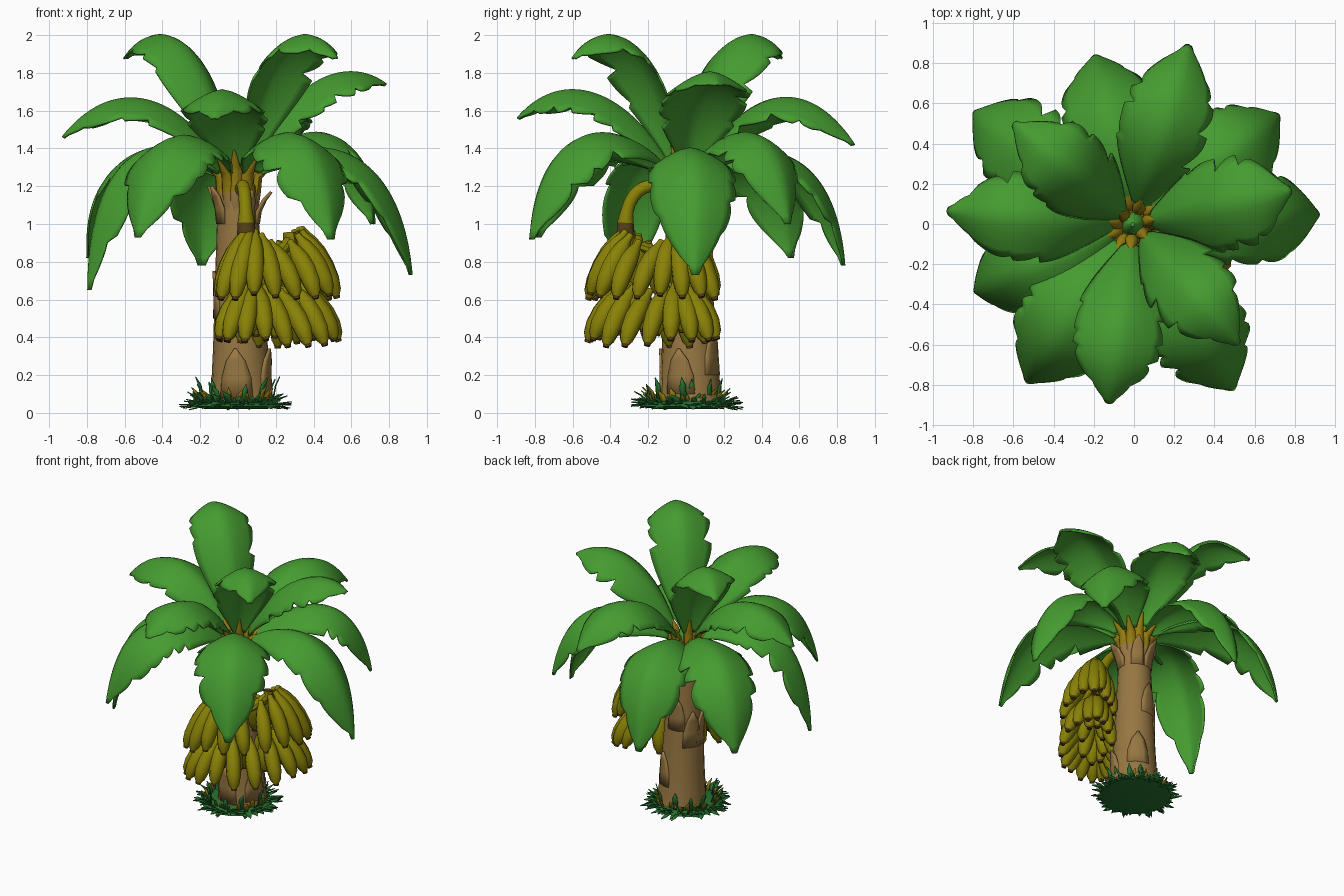
import bpy, math, random
from mathutils import Vector as V

if "Cube" in bpy.data.objects:
    bpy.data.objects.remove(bpy.data.objects["Cube"])

random.seed(4)


def mat(name, rgb):
    m = bpy.data.materials.new(name)
    m.diffuse_color = (*rgb, 1)
    m.use_nodes = True
    m.node_tree.nodes["Principled BSDF"].inputs["Base Color"].default_value = m.diffuse_color
    return m


LEAF = mat("leaf green", (0.06, 0.33, 0.03))
BARK = mat("bark brown", (0.31, 0.185, 0.055))
OLIVE = mat("stalk olive", (0.29, 0.20, 0.005))
FRUIT = mat("banana yellow", (0.25, 0.22, 0.002))
TIP = mat("banana tip brown", (0.09, 0.05, 0.008))
GRASS = mat("grass green", (0.02, 0.17, 0.03))


def make(name, verts, faces, mats, rule=None, thick=0, angle=45):
    me = bpy.data.meshes.new(name)
    me.from_pydata([tuple(v) for v in verts], [], faces)
    for m in mats:
        me.materials.append(m)
    me.update()
    if rule:
        for p in me.polygons:
            p.material_index = rule(p)
    ob = bpy.data.objects.new(name, me)
    bpy.context.collection.objects.link(ob)
    bpy.ops.object.select_all(action='DESELECT')
    ob.select_set(True)
    bpy.context.view_layer.objects.active = ob
    bpy.ops.object.shade_smooth_by_angle(angle=math.radians(angle))
    if thick:
        s = ob.modifiers.new("thickness", 'SOLIDIFY')
        s.thickness = thick
        s.offset = 0
    return ob


def bez(p, t):
    u = 1 - t
    return p[0] * u**3 + p[1] * 3 * u * u * t + p[2] * 3 * u * t * t + p[3] * t**3


def tube(verts, faces, pts, radii, n=8):
    """Append a capped tube through pts."""
    base = len(verts)
    k = len(pts)
    for i, p in enumerate(pts):
        t = (pts[min(i + 1, k - 1)] - pts[max(i - 1, 0)]).normalized()
        a = V((0.31, 0.95, 0.02))
        a = (a - t * a.dot(t)).normalized()
        b = t.cross(a)
        for j in range(n):
            q = 2 * math.pi * j / n
            verts.append(p + (a * math.cos(q) + b * math.sin(q)) * radii[i])
    for i in range(k - 1):
        for j in range(n):
            c, d = base + i * n + j, base + i * n + (j + 1) % n
            faces.append((c, d, d + n, c + n))
    faces.append(tuple(base + j for j in reversed(range(n))))
    faces.append(tuple(base + (k - 1) * n + j for j in range(n)))


# Trunk with olive top and a young green shoot
PROFILE = [(0.03, .175), (.1, .162), (.35, .145), (.7, .128), (1.0, .112), (1.12, .11), (1.2, .1), (1.26, .06)]


def trunk_r(z):
    for (z0, r0), (z1, r1) in zip(PROFILE, PROFILE[1:]):
        if z <= z1:
            return r0 + (r1 - r0) * (z - z0) / (z1 - z0)
    return PROFILE[-1][1]


def axis(z):
    return V((0.02 - 0.02 * z, 0.025 - 0.02 * z, z))


vs, fs = [], []
tube(vs, fs, [axis(z) for z, r in PROFILE], [r for z, r in PROFILE], 20)
make("trunk", vs, fs, [BARK, OLIVE], lambda p: p.center.z > 1.15)
vs, fs = [], []
tube(vs, fs, [axis(1.25), axis(1.31), axis(1.36)], [.06, .05, .01], 12)
make("young_shoot", vs, fs, [LEAF])

# Pointed bark flakes: azimuth, bottom, height, half angle, flare
vs, fs = [], []
for az, z0, h, half, flare in [(-20, .1, .24, .5, .02), (-100, .08, .26, .55, .012), (150, .5, .26, .5, .012),
                               (60, .2, .24, .5, .012), (100, .62, .24, .5, .012), (190, .5, .25, .5, .012),
                               (-10, 1.0, .17, .4, .075), (-150, 1.0, .2, .4, .05), (165, 1.0, .2, .4, .05),
                               (60, 1.0, .2, .4, .06), (110, 1.0, .2, .4, .06), (-60, 1.0, .18, .35, .05)]:
    b = len(vs)
    for f, w in [(0, 1), (.4, .95), (.75, .6), (1, .06)]:
        z = z0 + h * f
        for j in range(5):
            a = math.radians(az) + half * w * (j - 2) / 2
            vs.append(axis(z) + V((math.cos(a), math.sin(a), 0)) * (trunk_r(min(z, 1.12)) - .003 + flare * f * f))
    for i in range(3):
        for j in range(4):
            c = b + i * 5 + j
            fs.append((c, c + 1, c + 6, c + 5))
make("bark_flakes", vs, fs, [BARK], thick=.014)

# Leaves: azimuth, path points 1..3 as (radius, height), half width
LEAVES = [
    (176, (.2, 1.6), (.6, 1.87), (.93, 1.46), .22),
    (140, (.12, 1.65), (.38, 2.26), (.78, 1.88), .21),
    (-49, (.12, 1.65), (.38, 2.26), (.79, 1.88), .21),
    (12, (.15, 1.6), (.5, 1.95), (.8, 1.74), .23),
    (3, (.25, 1.5), (.85, 1.55), (.92, .73), .23),
    (-59, (.25, 1.5), (.82, 1.74), (.96, .92), .25),
    (-124, (.25, 1.5), (.82, 1.70), (.95, .93), .25),
    (-98, (.2, 1.6), (.6, 1.9), (.9, 1.56), .22),
    (203, (.25, 1.5), (.84, 1.6), (.86, .65), .2),
    (145, (.25, 1.48), (.9, 1.58), (.97, .82), .24),
    (73, (.2, 1.6), (.6, 1.9), (.93, 1.42), .22),
    (103, (.25, 1.45), (.8, 1.54), (.86, .78), .23),
    (37, (.25, 1.5), (.8, 1.72), (.9, 1.0), .22)]
ROWS, COLS = 44, 10


def ragged():
    """Edge factors with a few sudden tears."""
    out, left, span, depth = [], 0, 1, 0
    for i in range(ROWS + 1):
        if left == 0:
            span = left = random.randint(5, 11)
            depth = random.uniform(.05, .3) if i > 11 else 0
        out.append(1 - depth * (left / span) ** 3)
        left -= 1
    return out


pv, pf = [], []
for n, (az, p1, p2, p3, half) in enumerate(LEAVES):
    a = math.radians(az)
    e = V((math.cos(a), math.sin(a), 0))
    side = V((-math.sin(a), math.cos(a), 0))
    path = [e * r + V((0, 0, z)) for r, z in [(.04, 1.2), p1, p2, p3]]
    edge = {-1: ragged(), 1: ragged()}
    vs, fs = [], []
    for i in range(ROWS + 1):
        s = i / ROWS
        t = .1 + .9 * s
        p = bez(path, t)
        tan = (bez(path, t + .01) - bez(path, t - .01)).normalized()
        nor = tan.cross(side)
        w = half * min(1, .2 + .8 * math.sin(min(1, s / .45) * math.pi / 2) ** 1.1)
        w *= max(.08, 1 - max(0, (s - .6) / .4) ** 3)
        for j in range(COLS + 1):
            u = 2 * j / COLS - 1
            f = edge[1 if u > 0 else -1][i]
            f = 1 + (f - 1) * abs(u) ** 3
            vs.append(p + side * (u * w * f) - nor * (.52 * w * abs(u * f) ** 1.5))
    for i in range(ROWS):
        for j in range(COLS):
            c = i * (COLS + 1) + j
            fs.append((c, c + 1, c + COLS + 2, c + COLS + 1))
    make("leaf_%02d" % (n + 1), vs, fs, [LEAF], thick=.012, angle=50)
    # leaf stalk flaring out of the trunk top
    pts = [e * .065 + V((0, 0, .98)), e * .075 + V((0, 0, 1.1)), e * .085 + V((0, 0, 1.17))]
    pts += [bez(path, t) - V((0, 0, .012)) for t in (.08, .11, .14, .18)]
    tube(pv, pf, pts, [.025, .038, .038, .034, .028, .018, .006])
make("leaf_stalks", pv, pf, [BARK, OLIVE], lambda p: 0 if p.center.z < 1.17 else 1)

# Fruit stalk arching out of the crown, then branching inside the bunch
vs, fs = [], []
path = [V((.01, -.03, 1.1)), V((.02, -.14, 1.28)), V((.04, -.34, 1.22)), V((.045, -.32, .94))]
tube(vs, fs, [bez(path, i / 12) for i in range(13)], [.034] * 10 + [.036, .046, .05], 10)
tube(vs, fs, [V((.1, -.22, .88)), V((.2, -.14, .84)), V((.275, -.04, .9)), V((.275, -.03, .95))],
     [.03, .03, .04, .04])
make("fruit_stalk", vs, fs, [FRUIT, TIP], lambda p: 1 if .95 < p.center.z < 1.01 else 0)

# Bananas: two tiers hanging in a long skirt around the front right of the trunk
SHAPE = [(0, .018), (.1, .022), (.24, .038), (.42, .05), (.62, .053), (.8, .049), (.92, .037), (.97, .02), (1, .017)]
MID = V((.195, -.165, 0))
LONG = V((math.cos(.84), math.sin(.84), 0))
OUT = V((LONG.y, -LONG.x, 0))


def tier(name, count, z_top, dip, z_end, drop, long_r, out_r, in_r, shift):
    vs, fs = [], []
    for k in range(count):
        a = 2 * math.pi * (k + shift) / count
        c, s = math.cos(a), math.sin(a)
        near = math.copysign(abs(c) ** .5, c)
        z0 = z_top - dip * (1 - abs(near))
        z1 = z_end - drop * (1 - abs(c)) + random.uniform(-.015, .015)
        top = MID + LONG * (.18 * near + .03 * c) + OUT * (.035 * s)
        end = MID + LONG * long_r * c + OUT * (out_r if s > 0 else in_r) * s
        path = [top + V((0, 0, z0)), top.lerp(end, .3) + V((0, 0, z0 - .08)),
                top.lerp(end, .72) + V((0, 0, z1 + .17)), end + V((0, 0, z1))]
        tube(vs, fs, [bez(path, t) for t, r in SHAPE], [r for t, r in SHAPE], 8)
    per = (len(SHAPE) - 1) * 8 + 2
    make(name, vs, fs, [FRUIT, TIP],
         lambda p: 1 if p.index % per >= per - 10 and p.index % per != per - 2 else 0, angle=60)


tier("upper_bananas", 18, .98, .12, .61, .0, .43, .23, .12, 0)
tier("lower_bananas", 18, .69, .04, .39, .05, .43, .24, .12, .5)
tier("inner_bananas", 8, .68, .04, .42, .02, .25, .1, .05, .5)

# Grass mound and blades
vs, fs = [], []
tube(vs, fs, [V((-.01, 0, z)) for z in (.02, .035, .055, .075)], [.16, .24, .22, .16], 24)
make("grass_mound", vs, fs, [GRASS])


def blades(name, count, r_rng, len_rng, rise_rng, m):
    vs, fs = [], []
    for k in range(count):
        a = 2 * math.pi * (k + random.random()) / count
        e = V((math.cos(a), math.sin(a), 0))
        s = V((-e.y, e.x, 0)) * random.uniform(.012, .024)
        d = (e + s * random.uniform(-25, 25)).normalized()
        p = V((-.01, 0, .045)) + e * random.uniform(*r_rng)
        ln, up = random.uniform(*len_rng), random.uniform(*rise_rng)
        q = p + d * ln * .45 + V((0, 0, up * .7))
        b = len(vs)
        vs += [p - s, p + s, q + s * .8, q - s * .8, p + d * ln + V((0, 0, up))]
        fs += [(b, b + 1, b + 2, b + 3), (b + 3, b + 2, b + 4)]
    make(name, vs, fs, [m], thick=.006)


blades("outer_grass", 80, (.19, .24), (.05, .09), (-.03, .03), GRASS)
blades("inner_grass", 44, (.17, .22), (.03, .08), (.02, .07), GRASS)
blades("tall_grass", 12, (.17, .2), (.02, .05), (.1, .15), GRASS)
blades("dry_grass", 22, (.175, .21), (.03, .06), (.05, .1), OLIVE)
